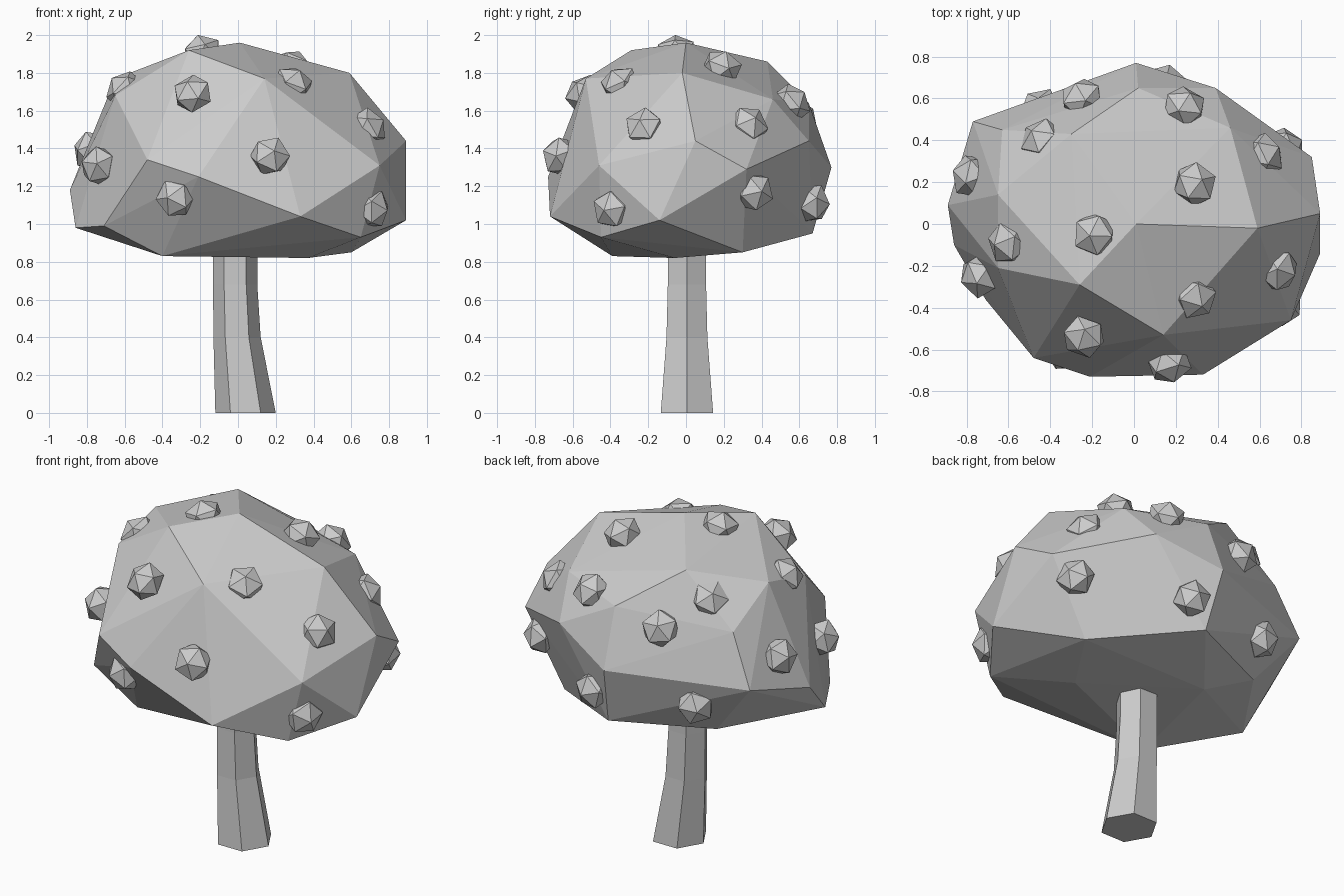
import bpy, bmesh, math
from mathutils import Vector, Matrix


def make_object(name, bm):
    bmesh.ops.recalc_face_normals(bm, faces=bm.faces)
    mesh = bpy.data.meshes.new(name)
    bm.to_mesh(mesh)
    bm.free()
    obj = bpy.data.objects.new(name, mesh)
    bpy.context.collection.objects.link(obj)
    return obj


# Crown: faceted hull around a few irregular corner points
corners = [
    (0.01, 0, 1.96), (0.59, -0.02, 1.80), (-0.26, -0.29, 1.92), (0.14, -0.53, 1.77),
    (-0.65, 0.14, 1.77), (-0.30, 0.43, 1.86), (-0.65, -0.21, 1.68), (-0.63, 0.45, 1.58),
    (0.39, 0.65, 1.44), (0.02, 0.65, 1.64), (0.46, 0.46, 1.66),
    (0.89, 0.05, 1.44), (0.85, 0.32, 1.29), (0.75, -0.46, 1.31),
    (-0.48, -0.64, 1.34), (-0.21, -0.73, 1.25), (0.01, 0.77, 1.30), (-0.77, 0.49, 1.28),
    (-0.89, 0.09, 1.18), (0.33, -0.72, 1.04), (0.89, -0.14, 1.02), (-0.71, -0.36, 0.99),
    (-0.86, -0.10, 0.98), (0.65, -0.45, 0.93), (0.05, 0.67, 0.95), (-0.50, 0.42, 0.95),
    (0.60, 0.30, 0.85), (-0.40, -0.39, 0.83), (0.37, -0.06, 0.82), (-0.25, 0.30, 0.85),
]
bm = bmesh.new()
for c in corners:
    bm.verts.new(c)
bmesh.ops.convex_hull(bm, input=bm.verts)
loose = [v for v in bm.verts if not v.link_faces]
bmesh.ops.delete(bm, geom=loose, context='VERTS')
make_object("crown", bm)

# Trunk: bent, tapering six-sided column (height, x offset, radius)
bm = bmesh.new()
rings = []
for z, x, r in [(0, 0.04, 0.16), (0.40, -0.005, 0.125), (0.68, -0.015, 0.117), (0.95, -0.015, 0.117)]:
    rings.append([bm.verts.new((x + r * math.cos(k * math.pi / 3),
                                0.005 + r * math.sin(k * math.pi / 3), z)) for k in range(6)])
for a, b in zip(rings, rings[1:]):
    for k in range(6):
        n = (k + 1) % 6
        bm.faces.new((a[k], a[n], b[n], b[k]))
bm.faces.new(rings[0][::-1])
bm.faces.new(rings[-1])
make_object("trunk", bm)

# Fruits: small icosahedra set into the crown, pointing outward
fruits = [
    (-0.19, -0.05, 1.91), (0.29, 0.19, 1.83), (0.24, 0.56, 1.64), (0.62, 0.33, 1.52),
    (0.69, -0.22, 1.51), (0.29, -0.35, 1.74), (-0.24, -0.54, 1.69), (0.17, -0.67, 1.36),
    (-0.60, -0.09, 1.71), (-0.74, -0.25, 1.31), (-0.33, -0.61, 1.14), (0.71, -0.39, 1.08),
    (0.72, 0.36, 1.17), (0.15, 0.67, 1.11), (-0.44, 0.40, 1.71), (-0.25, 0.60, 1.56),
    (-0.78, 0.23, 1.39), (-0.45, 0.55, 1.13),
]
for i, pos in enumerate(fruits):
    p = Vector(pos)
    out = (p - Vector((0, 0, 1.15))).normalized()
    turn = out.to_track_quat('Z', 'Y').to_matrix().to_4x4()
    spin = Matrix.Rotation(i * 0.7, 4, 'Z')
    bm = bmesh.new()
    bmesh.ops.create_icosphere(bm, subdivisions=1, radius=0.11,
                               matrix=Matrix.Translation(p) @ turn @ spin @ Matrix.Diagonal((1, 1, 0.85, 1)))
    make_object(f"fruit_{i + 1}", bm)
